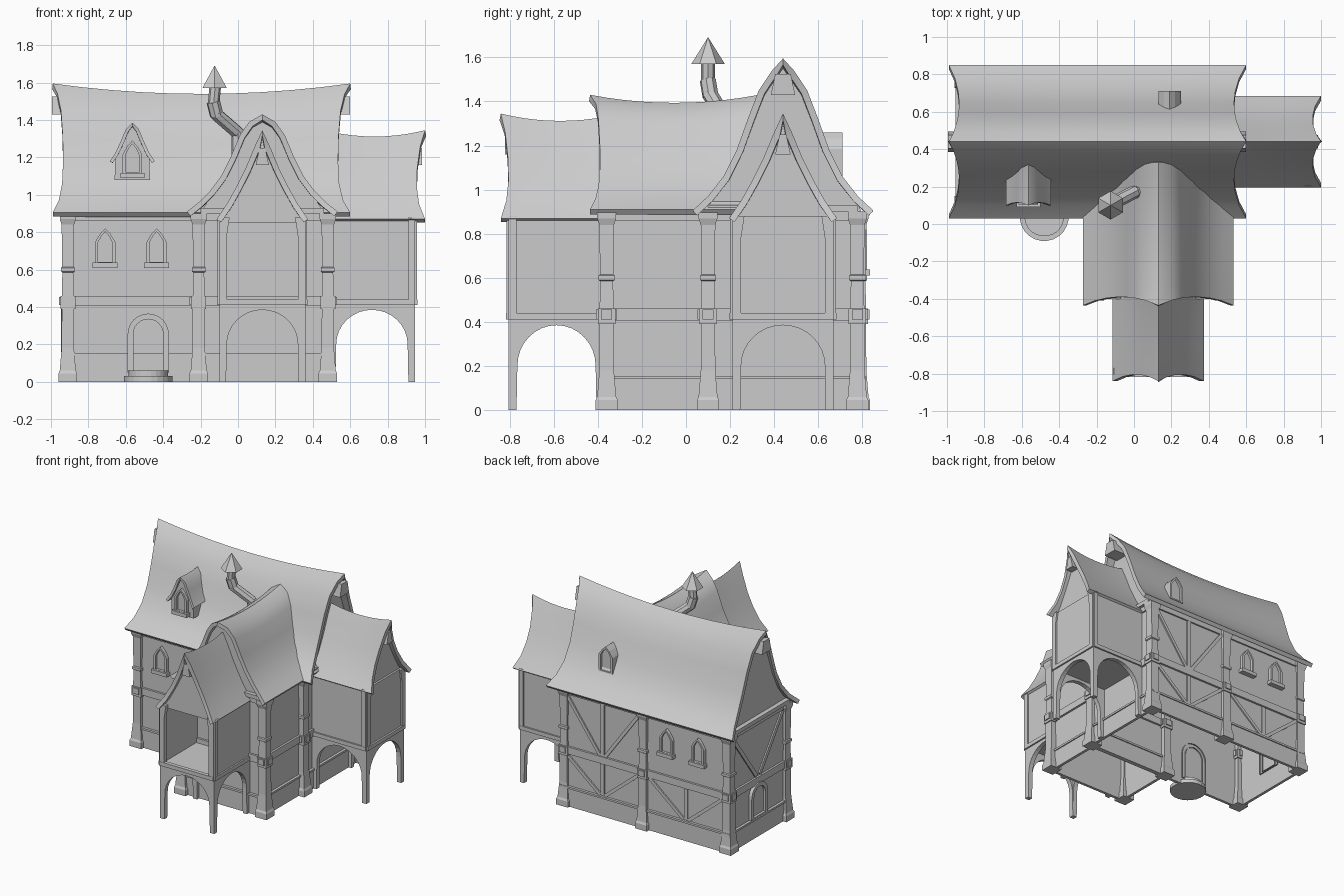
import bpy, bmesh, math
from mathutils import Vector, Matrix

if "Cube" in bpy.data.objects:
    bpy.data.objects.remove(bpy.data.objects["Cube"])

GREY = (0.6, 0.6, 0.6, 1)
mat = bpy.data.materials.new("plain grey")
mat.use_nodes = True
mat.diffuse_color = GREY
mat.node_tree.nodes["Principled BSDF"].inputs["Base Color"].default_value = GREY


def finish(name, bm, matrix=None, fix=True):
    if fix:
        bmesh.ops.recalc_face_normals(bm, faces=bm.faces)
    if matrix is not None:
        bm.transform(matrix)
    me = bpy.data.meshes.new(name)
    bm.to_mesh(me)
    bm.free()
    me.materials.append(mat)
    ob = bpy.data.objects.new(name, me)
    bpy.context.collection.objects.link(ob)
    return ob


def box(name, x0, x1, y0, y1, z0, z1):
    bm = bmesh.new()
    size = Matrix.Diagonal((x1 - x0, y1 - y0, z1 - z0, 1))
    bmesh.ops.create_cube(bm, size=1, matrix=Matrix.Translation(((x0 + x1) / 2, (y0 + y1) / 2, (z0 + z1) / 2)) @ size)
    return finish(name, bm)


def bridge(bm, loops):
    for p, q in zip(loops, loops[1:]):
        for i in range(len(p)):
            j = (i + 1) % len(p)
            bm.faces.new((p[i], p[j], q[j], q[i]))


def hollow(name, x0, x1, y0, y1, z0, z1, t):
    """Four walls of thickness t without floor or lid."""
    bm = bmesh.new()
    loops = [[bm.verts.new(p) for p in ((x0 + g, y0 + g, z), (x1 - g, y0 + g, z), (x1 - g, y1 - g, z), (x0 + g, y1 - g, z))]
             for g, z in ((0, z0), (0, z1), (t, z1), (t, z0))]
    bridge(bm, loops + loops[:1])
    return finish(name, bm)


def facing(x, y, z, side):
    """Local frame: x across, -y outward, z up, turned to one side of the house."""
    turn = {"front": 0, "right": 90, "back": 180, "left": 270}[side]
    return Matrix.Translation((x, y, z)) @ Matrix.Rotation(math.radians(turn), 4, "Z")


def panel(name, outline, depth, matrix):
    """Flat outline in local x, z, thickened towards local +y."""
    bm = bmesh.new()
    f = bm.faces.new([bm.verts.new((a, 0, b)) for a, b in outline])
    ext = bmesh.ops.extrude_face_region(bm, geom=[f])["geom"]
    bmesh.ops.translate(bm, verts=[v for v in ext if isinstance(v, bmesh.types.BMVert)], vec=(0, depth, 0))
    return finish(name, bm, matrix)


def loft(name, rings, x, y, sides=4):
    """Stack of regular rings (height, half width)."""
    bm = bmesh.new()
    k = 1 / math.cos(math.pi / sides)
    loops = [[bm.verts.new((x + r * k * math.cos((i + .5) * math.tau / sides),
                            y + r * k * math.sin((i + .5) * math.tau / sides), z))
              for i in range(sides)] for z, r in rings]
    bridge(bm, loops)
    bm.faces.new(loops[0])
    bm.faces.new(loops[-1])
    return finish(name, bm)


def plank(name, p, q, width, normal, depth=.02):
    p, q, n = Vector(p), Vector(q), Vector(normal)
    d = (q - p).normalized()
    rot = Matrix((d, n, d.cross(n))).transposed().to_4x4()
    bm = bmesh.new()
    bmesh.ops.create_cube(bm, size=1, matrix=Matrix.Translation((p + q) / 2) @ rot @ Matrix.Diagonal(((q - p).length, depth, width, 1)))
    return finish(name, bm)


def roof(name, profile, centre, axis, a, b, sag, flare_a, flare_b, thick=.03):
    """Swept roof: half profile mirrored, ridge sags midway, rakes curve in."""
    pts = [(-d, z) for d, z in reversed(profile[1:])] + profile
    low, half, n = profile[-1][1], profile[-1][0], 10
    bm = bmesh.new()
    grid = []
    for i in range(n + 1):
        u = i / n
        row = []
        for d, z in pts:
            nip = math.sin(math.pi * min(1, abs(d) / half)) ** .8 if 0 < abs(d) < half else 0
            t = a + flare_a * nip + (b - flare_b * nip - a - flare_a * nip) * u
            zz = low + (z - low) * (1 - sag * 4 * u * (1 - u))
            row.append(bm.verts.new((t, centre + d, zz) if axis == "x" else (centre + d, t, zz)))
        grid.append(row)
    for r, s in zip(grid, grid[1:]):
        for j in range(len(pts) - 1):
            bm.faces.new((r[j], s[j], s[j + 1], r[j + 1]))
    bm.normal_update()
    if sum(f.normal.z for f in bm.faces) < 0:
        bmesh.ops.reverse_faces(bm, faces=bm.faces)
    ob = finish(name, bm, fix=False)
    m = ob.modifiers.new("thickness", "SOLIDIFY")
    m.thickness, m.offset = thick, -1
    bpy.ops.object.select_all(action="DESELECT")
    bpy.context.view_layer.objects.active = ob
    ob.select_set(True)
    bpy.ops.object.modifier_apply(modifier=m.name)
    bpy.ops.object.shade_smooth_by_angle(angle=math.radians(30))
    return ob


def gable(name, profile, wall, base, matrix, drop=.035, depth=.02):
    side = [(d, z - drop) for d, z in profile if d < wall and z - drop > base]
    outline = [(-wall, base)] + [(-d, z) for d, z in reversed(side[1:])] + side + [(wall, base)]
    return panel(name, outline, depth, matrix)


def arch_points(w, spring, rise, n, pointed):
    """Head of an opening, from right to left."""
    out = []
    for i in range(n + 1):
        t = math.pi * i / n
        c, s = math.cos(t), math.sin(t)
        out.append((w * c, spring + rise * ((1 - abs(c) ** 1.4) if pointed else s)))
    return out


def window(name, matrix, w=.055, h=.19, rim=.017, depth=.025, pointed=True, sill=True):
    n, rise = (6, .075) if pointed else (12, w)
    outer = [(-w, 0), (w, 0)] + arch_points(w, h - rise, rise, n, pointed)
    k = w - rim
    inner = [(-k, .01), (k, .01)] + arch_points(k, h - rise, rise - rim, n, pointed)
    bm = bmesh.new()
    bridge(bm, [[bm.verts.new((a, y, b)) for a, b in pts]
                for pts, y in ((outer, .02), (outer, -depth), (inner, -depth), (inner, .02))])
    finish(name + "_frame", bm, matrix)
    panel(name + "_pane", inner, .012, matrix @ Matrix.Translation((0, -.006, 0)))
    if sill:
        s = w + .012
        panel(name + "_sill", [(-s, -.02), (s, -.02), (s, .008), (-s, .008)], depth + .02,
              matrix @ Matrix.Translation((0, -depth - .015, 0)))


MAIN = [(0, 1.595), (.05, 1.54), (.11, 1.45), (.16, 1.32), (.21, 1.18), (.27, 1.06), (.34, .97), (.41, .905)]
WING = [(0, 1.43), (.07, 1.39), (.12, 1.32), (.17, 1.2), (.22, 1.1), (.28, 1.02), (.34, .96), (.403, .91)]
PORCH = [(0, 1.345), (.04, 1.26), (.09, 1.14), (.14, 1.04), (.19, .95), (.245, .87)]

# Hollow walls with a stepped plinth and floor beams
for name, x0, x1, y0, y1 in (("main", -.92, .485, .09, .795), ("wing", -.2, .47, -.37, .1)):
    for part, g, z0, z1 in (("walls", 0, 0, .9), ("plinth", .012, 0, .14), ("plinth_ledge", .02, .14, .155),
                            ("floor_beam", .016, .405, .46), ("eave_beam", .012, .86, .9)):
        hollow(f"{name}_{part}", x0 - g, x1 + g, y0 - g, y1 + g, z0, z1, g + .01)

# Roofs and gable ends
roof("main_roof", MAIN, .44, "x", -.99, .6, .08, .055, .065)
roof("wing_roof", WING, .13, "y", -.435, .33, .07, .045, 0)
roof("front_porch_roof", PORCH, .13, "y", -.84, -.3, .07, .035, 0)
roof("side_porch_roof", PORCH, .44, "x", .46, 1, .07, 0, .045)
gable("main_gable_left", MAIN, .36, .89, facing(-.92, .44, 0, "left"))
gable("main_gable_right", MAIN, .36, .89, facing(.485, .44, 0, "right"))
gable("wing_gable", WING, .34, .89, facing(.13, -.37, 0, "front"))
gable("front_porch_gable", PORCH, .23, .85, facing(.13, -.78, 0, "front"))
gable("side_porch_gable", PORCH, .23, .85, facing(.93, .44, 0, "right"))


# Ridge brackets under the gable tips, and tie ledges
def bracket(name, matrix, top, z0, z1, depth):
    panel(name, [(-top - .02, z0), (top + .02, z0), (top, z1), (-top, z1)], depth, matrix)


bracket("left_ridge_bracket", facing(-.995, .44, 0, "left"), .035, 1.43, 1.525, .1)
bracket("right_ridge_bracket", facing(.6, .44, 0, "right"), .035, 1.43, 1.525, .14)
bracket("front_porch_ridge_bracket", facing(.13, -.82, 0, "front"), .015, 1.16, 1.25, .06)
bracket("side_porch_ridge_bracket", facing(.985, .44, 0, "right"), .015, 1.16, 1.25, .07)
box("wing_tie", -.2, .46, -.4, -.36, .9, .93)
for x in (-.935, .5):
    box("main_tie", x - .02, x + .02, .1, .78, .9, .93)

# Corner posts with flared feet, knuckles and caps
POST = [(0, .05), (.045, .05), (.06, .043), (.18, .033), (.39, .032), (.39, .04), (.46, .04), (.46, .032),
        (.585, .029), (.59, .037), (.61, .037), (.615, .03), (.84, .033), (.87, .043), (.9, .043)]
for x, y in ((-.91, .1), (-.91, .777), (-.2, .785), (.478, .777), (.48, .1), (-.21, .1), (-.21, -.36), (.48, -.36)):
    loft("corner_post", POST, x, y)
    box("post_block", x - .025, x + .025, y - .048, y + .048, .41, .455)
    box("post_block", x - .048, x + .048, y - .025, y + .025, .41, .455)


# Raised porches: arched legs, floor, walls
def arcade(name, half, matrix):
    inner = half - .04
    head = arch_points(inner, .2, .185, 16, False)
    panel(name, [(half, 0), (inner + .004, 0)] + head + [(-inner - .004, 0), (-half, 0), (-half, .42), (half, .42)], .035, matrix)


def porch(name, place, half, length, closed):
    """place maps local x across, -y outward."""
    arcade(name + "_end_arch", half, place @ Matrix.Translation((0, -length, 0)))
    for s in (-1, 1):
        side = place @ Matrix.Translation((s * half, -length / 2, 0)) @ Matrix.Rotation(s * math.pi / 2, 4, "Z")
        arcade(name + "_side_arch", length / 2, side)
        for part, e, z0, z1, out, d in (("wall", 0, .42, .88, 0, .015), ("sill_beam", 0, .41, .44, .012, .02),
                                        ("stud", length / 2 - .035, .43, .88, .01, .02)):
            lo = -length / 2 if s > 0 or part != "stud" else e
            hi = length / 2 if s < 0 or part != "stud" else -e
            panel(f"{name}_{part}", [(lo, z0), (hi, z0), (hi, z1), (lo, z1)], d, side @ Matrix.Translation((0, -out, 0)))
        a, b, c = s * half, s * (half - .04), s * (half - .055)
        panel(name + "_jamb", [(a, .42), (b, .42), (b, .78), (c, .88), (a, .88)], .03,
              place @ Matrix.Translation((0, -length - .01, 0)))
    end = place @ Matrix.Translation((0, -length - .012, 0))
    panel(name + "_end_beam", [(-half, .41), (half, .41), (half, .44), (-half, .44)], .03, end)
    panel(name + "_floor", [(-half, .405), (half, .405), (half, .425), (-half, .425)], length, place @ Matrix.Translation((0, -length, 0)))
    if closed:
        panel(name + "_end_wall", [(-half, .42), (half, .42), (half, .88), (-half, .88)], .015, place @ Matrix.Translation((0, -length + .002, 0)))


porch("front_porch", facing(.13, -.37, 0, "front"), .23, .435, False)
porch("side_porch", facing(.485, .44, 0, "right"), .23, .462, True)

# Windows and front door with rounded steps
for x in (-.71, -.435):
    window("front_window", facing(x, .09, .63, "front"))
for x in (-.4, -.67):
    window("back_window", facing(x, .795, .63, "back"))
window("left_window", facing(-.92, .45, .16, "left"), w=.1, h=.26, rim=.03, pointed=False, sill=False)
window("front_door", facing(-.48, .09, .05, "front"), w=.11, h=.315, rim=.03, depth=.05, pointed=False, sill=False)
for r, z0, z1 in ((.13, 0, .03), (.105, .03, .06)):
    loft("door_step", [(z0, r), (z1, r)], -.48, .04, 24)

# Dormers
DORMER = [(0, 1.385), (.035, 1.35), (.06, 1.29), (.09, 1.225), (.12, 1.18)]
roof("dormer_roof", DORMER, -.565, "y", .1, .32, .03, .015, 0, .018)
gable("dormer_walls", DORMER, .095, 1.08, facing(-.565, .13, 0, "front"), .018, .16)
window("dormer_window", facing(-.565, .13, 1.11, "front"), w=.052, h=.18)
window("back_dormer", facing(.19, .685, 1.06, "back"), w=.06, h=.2, sill=False)
panel("back_dormer_body", [(-.06, 1.06), (.06, 1.06)] + arch_points(.06, 1.185, .075, 6, True), .12, facing(.19, .685, 0, "back"))

# Timber braces on the back and left walls
for z0, z1 in ((.16, .4), (.46, .86)):
    for c in (.15, -.56):
        if c < 0 and z0 > .4:
            continue
        plank("back_stud", (c, .795, z0), (c, .795, z1), .03, (0, 1, 0))
        for s in (-1, 1):
            plank("back_brace", (c + s * .02, .795, z0), (c + s * .31, .795, z1), .025, (0, 1, 0))
for s in (-1, 1):
    plank("left_brace", (-.92, .445 + s * .02, .47), (-.92, .445 + s * .3, .85), .03, (1, 0, 0))

# Crooked stovepipe
pipe = [Vector(p) for p in ((0, .17, 1.18), (0, .17, 1.33), (-.115, .11, 1.43), (-.13, .1, 1.49), (-.12, .1, 1.6))]
for p, q, r in zip(pipe, pipe[1:], (.036, .036, .037, .031)):
    bm = bmesh.new()
    d = q - p
    place = Matrix.Translation((p + q) / 2) @ d.to_track_quat("Z", "Y").to_matrix().to_4x4()
    bmesh.ops.create_cone(bm, cap_ends=True, segments=8, radius1=r, radius2=r, depth=d.length + .015, matrix=place)
    finish("stovepipe", bm)
loft("stovepipe_cap", [(1.57, .066), (1.69, .001)], -.125, .1, 6)
